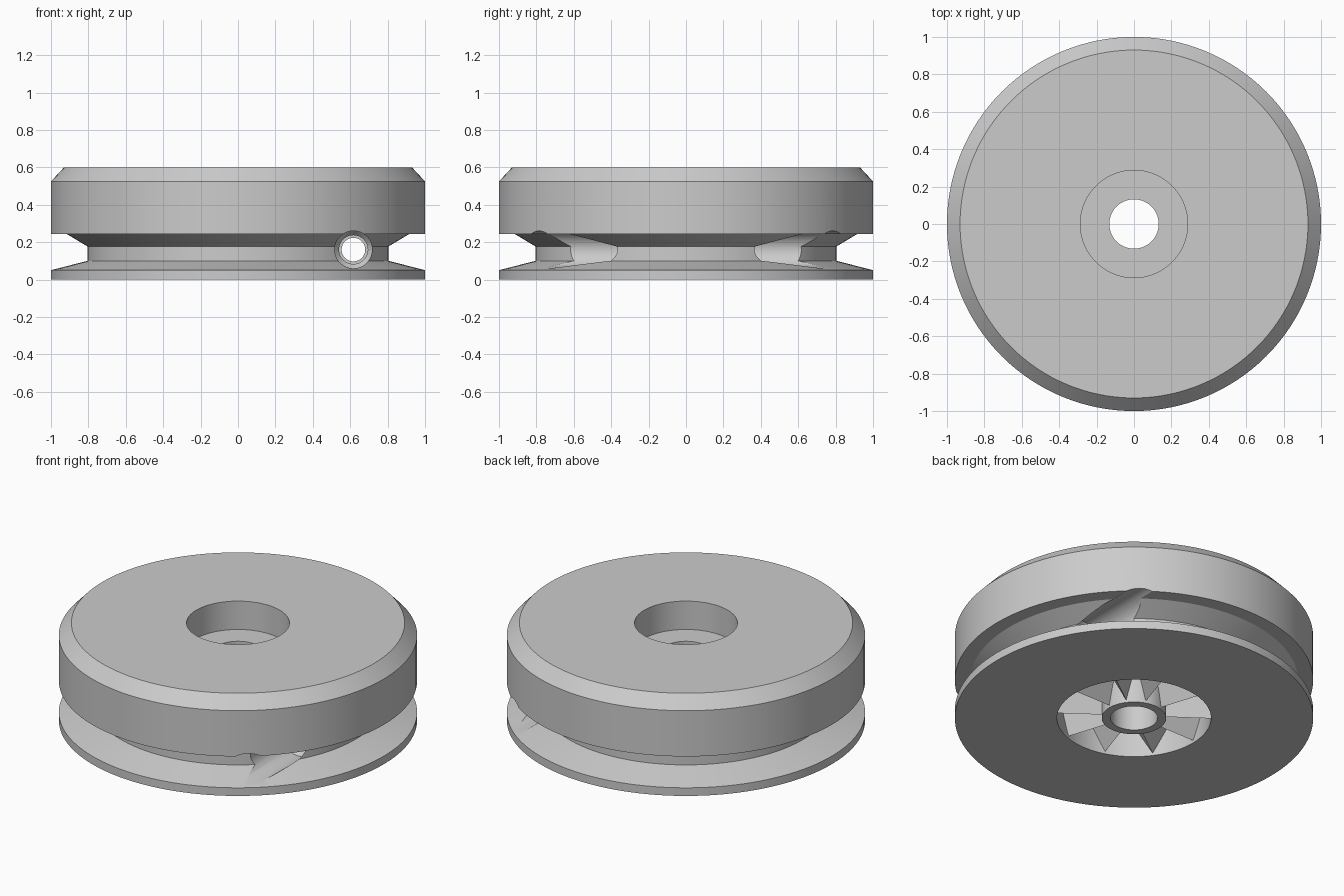
import bpy, bmesh, math
from mathutils import Matrix

if "Cube" in bpy.data.objects:
    bpy.data.objects.remove(bpy.data.objects["Cube"])

grey = bpy.data.materials.new("plain_grey")
grey.use_nodes = True
COLOUR = (0.6, 0.6, 0.6, 1)
grey.diffuse_color = COLOUR
grey.node_tree.nodes["Principled BSDF"].inputs["Base Color"].default_value = COLOUR


def make_object(name, bm):
    bmesh.ops.recalc_face_normals(bm, faces=bm.faces)
    mesh = bpy.data.meshes.new(name)
    bm.to_mesh(mesh)
    bm.free()
    obj = bpy.data.objects.new(name, mesh)
    bpy.context.collection.objects.link(obj)
    mesh.materials.append(grey)
    return obj


def lathe(name, profile, sides):
    """Turn a closed (radius, height) outline around z."""
    bm = bmesh.new()
    rings = []
    for i in range(sides):
        a = math.tau * i / sides
        rings.append([bm.verts.new((r * math.cos(a), r * math.sin(a), z)) for r, z in profile])
    n = len(profile)
    for i in range(sides):
        here, there = rings[i], rings[(i + 1) % sides]
        for j in range(n):
            k = (j + 1) % n
            bm.faces.new((here[j], there[j], there[k], here[k]))
    return make_object(name, bm)


FLOOR, HUB, CUP, BORE = 0.18, 0.18, 0.43, 0.132

# Grooved wheel: hub, bottom cup, flange, groove, rim, chamfer, top recess
wheel = lathe("grooved_wheel", [
    (BORE, 0), (HUB, 0), (HUB, FLOOR), (CUP, FLOOR), (CUP, 0),
    (1, 0), (1, 0.05), (0.805, 0.1), (0.805, 0.177), (0.915, 0.243),
    (1, 0.243), (1, 0.525), (0.93, 0.6),
    (0.287, 0.6), (0.287, 0.425), (BORE, 0.425)], 128)

# Cross hole along y, widened at both ends
bm = bmesh.new()
stations = [(-1.2, 0.1), (-0.3, 0.1), (-0.27, 0.077), (-0.2, 0.077), (-0.2, 0.063)]
stations += [(-y, r) for y, r in reversed(stations)]
rings = []
for y, r in stations:
    rings.append([bm.verts.new((0.617 + r * math.cos(math.tau * i / 48), y,
                                0.16 + r * math.sin(math.tau * i / 48))) for i in range(48)])
for a, b in zip(rings, rings[1:]):
    for i in range(48):
        k = (i + 1) % 48
        bm.faces.new((a[i], a[k], b[k], b[i]))
bm.faces.new(rings[0])
bm.faces.new(rings[-1])
cutter = make_object("cross_hole_cutter", bm)
cutter.hide_render = True

cut = wheel.modifiers.new("cross_hole", "BOOLEAN")
cut.operation = "DIFFERENCE"
cut.solver = "EXACT"
cut.object = cutter
bpy.context.view_layer.objects.active = wheel
wheel.select_set(True)
bpy.ops.object.modifier_apply(modifier=cut.name)
bpy.data.objects.remove(cutter)
bpy.ops.object.shade_smooth_by_angle(angle=math.radians(25))

# Ten tapered ridges between the hub and the cup wall
bm = bmesh.new()
for i in range(10):
    turn = Matrix.Rotation(math.tau * i / 10, 4, "Z")
    ends = []
    for r, half in ((HUB - 0.01, 0.04), (CUP, 0.1)):
        ends.append([bm.verts.new(turn @ p) for p in (
            Matrix.Translation((r, -half, FLOOR + 0.005)).translation,
            Matrix.Translation((r, half, FLOOR + 0.005)).translation,
            Matrix.Translation((r, 0, 0.015)).translation)])
    inner, outer = ends
    bm.faces.new(inner)
    bm.faces.new(outer)
    for j in range(3):
        k = (j + 1) % 3
        bm.faces.new((inner[j], inner[k], outer[k], outer[j]))
make_object("cup_ridges", bm)
